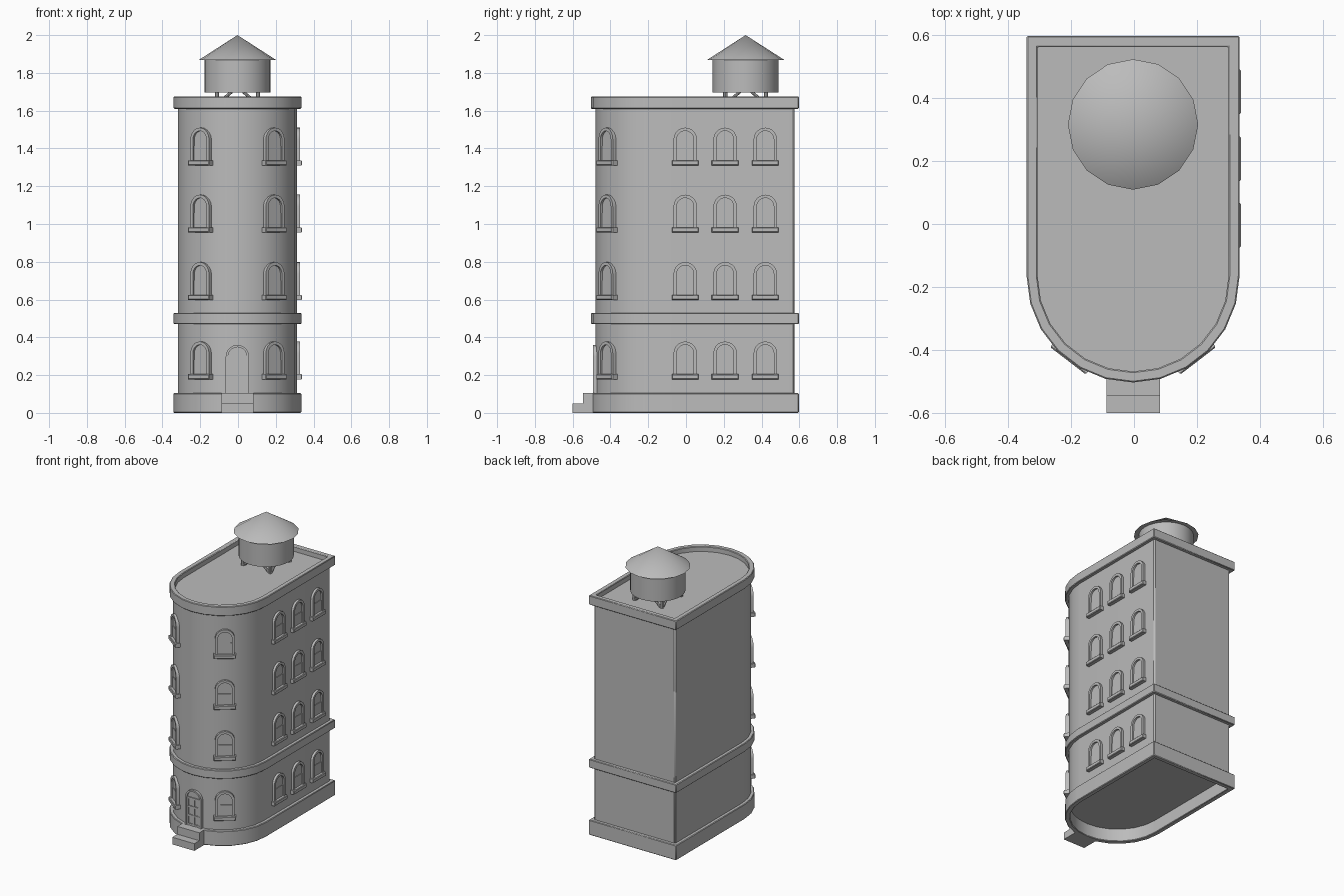
import bpy, bmesh
from math import sin, cos, pi, radians
from mathutils import Matrix, Vector

cube = bpy.data.objects.get("Cube")
if cube:
    bpy.data.objects.remove(cube, do_unlink=True)

stone = bpy.data.materials.new("grey_stone")
stone.use_nodes = True
GREY = (0.5, 0.5, 0.5, 1)
stone.diffuse_color = GREY
stone.node_tree.nodes["Principled BSDF"].inputs["Base Color"].default_value = GREY

CX = -0.003            # centre line of the building
HALF, BACK, ARC_Y = 0.315, 0.574, -0.165


def finish(name, bm, bevel=0, matrix=None):
    bmesh.ops.recalc_face_normals(bm, faces=bm.faces)
    me = bpy.data.meshes.new(name)
    bm.to_mesh(me)
    bm.free()
    me.materials.append(stone)
    me.shade_smooth()
    me.set_sharp_from_angle(angle=radians(32))
    return place(name, me, matrix, bevel)


def place(name, me, matrix=None, bevel=0):
    ob = bpy.data.objects.new(name, me)
    bpy.context.collection.objects.link(ob)
    if matrix:
        ob.matrix_world = matrix
    if bevel:
        mod = ob.modifiers.new("Bevel", "BEVEL")
        mod.width, mod.segments = bevel, 1
        mod.limit_method, mod.angle_limit = "ANGLE", radians(40)
    return ob


def footprint(d):
    """Flat back, straight sides and a half-round front, grown by d."""
    r = HALF + d
    pts = [(CX + r, BACK + d), (CX - r, BACK + d)]
    return pts + [(CX - r * cos(pi * i / 12), ARC_Y - r * sin(pi * i / 12)) for i in range(13)]


def arch(hw, z0, top):
    """Round-topped outline, from bottom right over the arch to bottom left."""
    arc = [(hw * cos(pi * i / 10), top - hw + hw * sin(pi * i / 10)) for i in range(11)]
    return [(hw, z0)] + arc + [(-hw, z0)]


def prism(bm, outline, lift, lo, hi, cap=True):
    """Walls (and end caps) between two levels of an outline; returns both loops."""
    loops = [[bm.verts.new(lift(a, b, c)) for a, b in outline] for c in (lo, hi)]
    n = len(outline)
    for i in range(n):
        j = (i + 1) % n
        bm.faces.new((loops[0][i], loops[0][j], loops[1][j], loops[1][i]))
    if cap:
        for loop in loops:
            bm.faces.new(loop)
    return loops


def ring(bm, outer, inner, lift, lo, hi):
    a = prism(bm, outer, lift, lo, hi, False)
    b = prism(bm, inner, lift, lo, hi, False)
    n = len(outer)
    for la, lb in zip(a, b):
        for i in range(n):
            j = (i + 1) % n
            bm.faces.new((la[i], la[j], lb[j], lb[i]))


def up(x, y, z):
    return Vector((x, y, z))


def out(u, v, w):      # wall-mounted parts: u across, v up, w outwards (-y)
    return Vector((u, -w, v))


def box(bm, lo, hi):
    size = Vector(hi) - Vector(lo)
    mid = (Vector(hi) + Vector(lo)) / 2
    bmesh.ops.create_cube(bm, size=1, matrix=Matrix.Translation(mid) @ Matrix.Diagonal((*size, 1)))


# Main walls and roof deck
bm = bmesh.new()
prism(bm, footprint(0), up, 0.09, 1.64)
finish("walls", bm, 0.008)

# Plinth, string course and parapet
for name, inner, lo, hi in (("plinth", -0.01, 0, 0.105),
                            ("string_course", -0.01, 0.47, 0.53),
                            ("parapet", -0.012, 1.61, 1.675)):
    bm = bmesh.new()
    ring(bm, footprint(0.023), footprint(inner), up, lo, hi)
    finish(name, bm, 0.004)

# Window: frame, pane, lower sash and sill, all in one shared mesh
bm = bmesh.new()
ring(bm, arch(0.062, 0.02, 0.2), arch(0.045, 0.025, 0.183), out, -0.015, 0.016)
prism(bm, arch(0.048, 0.02, 0.186), out, -0.015, 0.003)
box(bm, (-0.046, -0.007, 0.02), (0.046, 0.01, 0.103))
box(bm, (-0.071, -0.027, 0), (0.071, 0.01, 0.027))
bmesh.ops.bevel(bm, geom=[e for e in bm.edges if all(v.co.y < -0.026 for v in e.verts)],
                offset=0.004, segments=1, affect="EDGES")
first = finish("window", bm)
window = first.data
bpy.data.objects.remove(first)

apothem = HALF * cos(pi / 24)
for floor, z in enumerate((0.178, 0.598, 0.955, 1.31), 1):
    for col, y in enumerate((-0.004, 0.207, 0.42), 1):
        place(f"side_window_{floor}_{col}", window,
              Matrix.Translation((CX + HALF, y, z)) @ Matrix.Rotation(pi / 2, 4, "Z"))
    for side, a in (("left", radians(37.5)), ("right", radians(-37.5))):
        place(f"front_window_{side}_{floor}", window,
              Matrix.Translation((CX + apothem * sin(a), ARC_Y - apothem * cos(a), z))
              @ Matrix.Rotation(a, 4, "Z"))

# Front door: arched frame, leaf with six panes framed by bars
bm = bmesh.new()
ring(bm, arch(0.062, 0.1, 0.36), arch(0.05, 0.105, 0.348), out, -0.03, 0.012)
prism(bm, arch(0.052, 0.1, 0.35), out, -0.03, 0.002)
for x in (-0.044, 0, 0.044):
    box(bm, (x - 0.007, -0.008, 0.105), (x + 0.007, 0.02, 0.3))
for z in (0.113, 0.176, 0.237, 0.297):
    box(bm, (-0.05, -0.009, z - 0.006), (0.05, 0.02, z + 0.006))
finish("front_door", bm, 0, Matrix.Translation((CX, ARC_Y - HALF, 0)))

# Entrance steps
for name, y0, y1, z in (("upper_step", -0.545, -0.47, 0.105), ("lower_step", -0.6, -0.545, 0.05)):
    bm = bmesh.new()
    box(bm, (CX - 0.085, y0, 0), (CX + 0.085, y1, z))
    finish(name, bm)

# Roof tank with conical lid
tank = Matrix.Translation((CX, 0.316, 0))
bm = bmesh.new()
bmesh.ops.create_cone(bm, cap_ends=True, segments=32, radius1=0.175, radius2=0.175, depth=0.172,
                      matrix=Matrix.Translation((0, 0, 1.781)))
finish("tank", bm, 0, tank)
bm = bmesh.new()
bmesh.ops.create_cone(bm, cap_ends=True, segments=16, radius1=0.207, radius2=0, depth=0.133,
                      matrix=Matrix.Translation((0, 0, 1.9335)))
finish("tank_lid", bm, 0, tank)


def strut(bm, a, b, r):
    a, b = Vector(a), Vector(b)
    turn = (b - a).to_track_quat("Z", "Y").to_matrix().to_4x4()
    bmesh.ops.create_cone(bm, cap_ends=True, segments=8, radius1=r, radius2=r,
                          depth=(b - a).length, matrix=Matrix.Translation((a + b) / 2) @ turn)


# Tank legs with diagonal braces
bm = bmesh.new()
L = 0.108
for sx in (-1, 1):
    for sy in (-1, 1):
        foot = (sx * L, sy * L, 1.635)
        strut(bm, foot, (sx * L, sy * L, 1.7), 0.011)
        strut(bm, foot, (sx * 0.03, sy * L, 1.7), 0.008)
        strut(bm, foot, (sx * L, sy * 0.03, 1.7), 0.008)
finish("tank_legs", bm, 0, tank)
